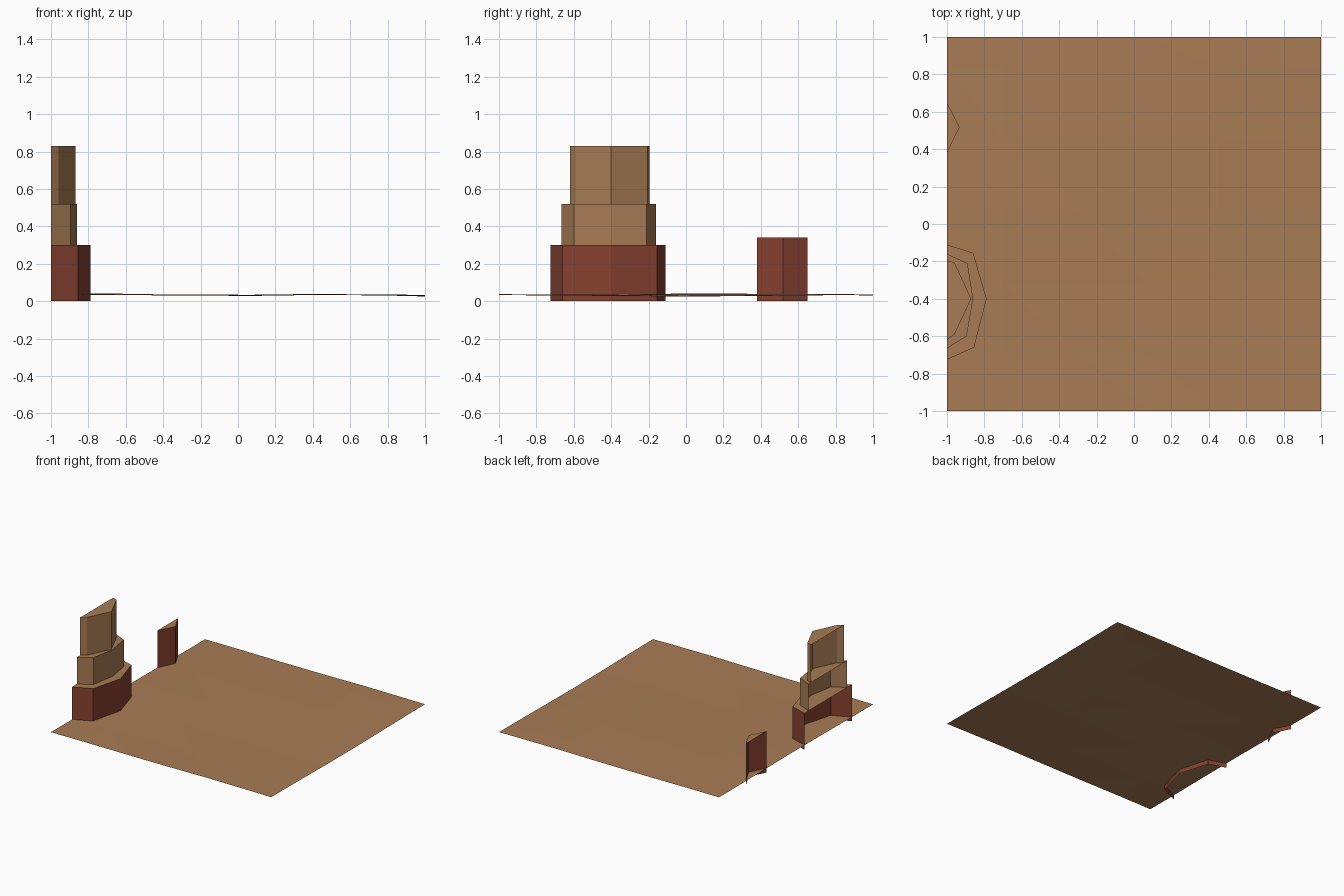
import bpy, math

if "Cube" in bpy.data.objects:
    bpy.data.objects.remove(bpy.data.objects["Cube"])


def material(name, rgb):
    m = bpy.data.materials.new(name)
    m.diffuse_color = (*rgb, 1)
    m.use_nodes = True
    m.node_tree.nodes["Principled BSDF"].inputs["Base Color"].default_value = m.diffuse_color
    return m


sand = material("sand", (0.392, 0.202, 0.089))
red_rock = material("red rock", (0.242, 0.053, 0.030))


def add(name, verts, faces, mats):
    me = bpy.data.meshes.new(name)
    me.from_pydata(verts, [], faces)
    for m in mats:
        me.materials.append(m)
    ob = bpy.data.objects.new(name, me)
    bpy.context.collection.objects.link(ob)
    return ob


def cut_rock(name, outline, z0, z1, wall):
    """Vertical walls along an outline cut off at the tile edge, with a flat sand cap."""
    n = len(outline)
    verts = [(x, y, z) for z in (z0, z1) for x, y in outline]
    # outline runs from -y to +y, so walls face +x
    faces = [(i, i + 1, n + i + 1, n + i) for i in range(n - 1)]
    faces.append(tuple(range(n, 2 * n)))
    ob = add(name, verts, faces, [wall, sand])
    ob.data.polygons[n - 1].material_index = 1


# Gently uneven desert floor
xs = [-1, -0.7, -0.31, 0.07, 0.45, 0.83, 1]
ys = [-1, -0.69, -0.31, 0.08, 0.46, 0.84, 1]


def height(x, y):
    return (0.034 + 0.004 * math.cos(5.4 * (x + 0.65)) * math.cos(1.2 * y)
            + 0.003 * math.sin(3.5 * y - 1.5 * x) - 0.002 * x * x * x)


verts = [(x, y, height(x, y)) for y in ys for x in xs]
tris = []
for j in range(6):
    for i in range(6):
        a = j * 7 + i
        tris += [(a, a + 1, a + 7), (a + 1, a + 8, a + 7)]
add("desert_floor", verts, tris, [sand])

# Three-tier mesa, sliced by the tile edge
cut_rock("mesa_base", [(-1, -0.725), (-0.855, -0.66), (-0.788, -0.40),
                       (-0.86, -0.155), (-1, -0.11)], 0, 0.30, red_rock)
cut_rock("mesa_middle", [(-1, -0.665), (-0.895, -0.60), (-0.86, -0.40),
                         (-0.89, -0.21), (-1, -0.16)], 0.30, 0.52, sand)
cut_rock("mesa_top", [(-1, -0.62), (-0.96, -0.59), (-0.87, -0.40),
                      (-0.96, -0.205), (-1, -0.195)], 0.52, 0.83, sand)

# Small boulder, also sliced by the tile edge
cut_rock("boulder", [(-1, 0.38), (-0.932, 0.518), (-1, 0.65)], 0, 0.34, red_rock)
